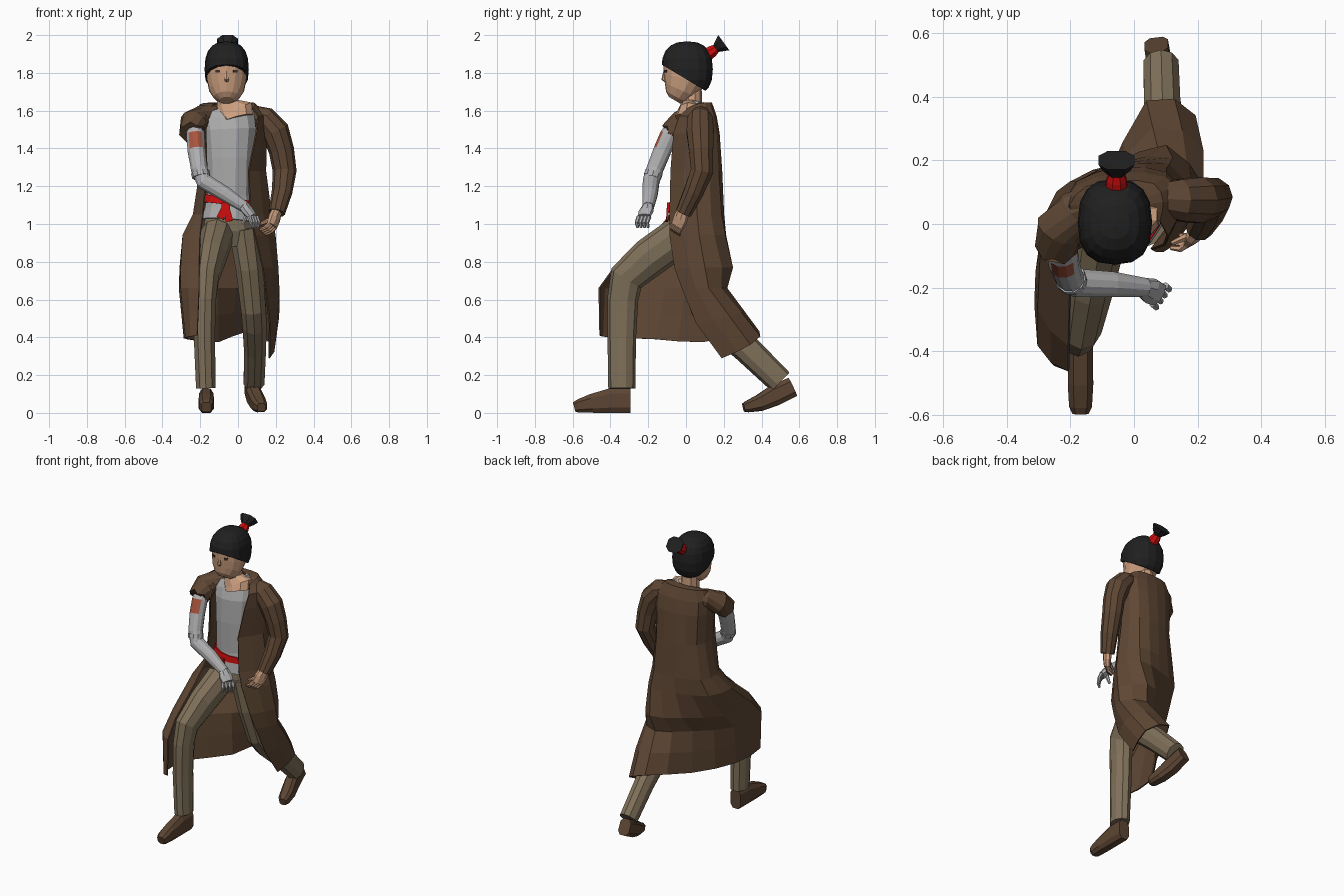
import bpy, bmesh, math
from mathutils import Vector as V


def mat(name, hexcol):
    m = bpy.data.materials.new(name)
    lin = []
    for i in (0, 2, 4):
        c = int(hexcol[i:i + 2], 16) / 255
        lin.append(c / 12.92 if c <= 0.04045 else ((c + 0.055) / 1.055) ** 2.4)
    m.diffuse_color = (*lin, 1)
    return m


COAT = mat("coat brown", "5F4734")
TAN = mat("trouser tan", "80715A")
BOOT = mat("boot brown", "5C4533")
SKIN = mat("skin", "CDA080")
HAIR = mat("hair black", "202020")
SHIRT = mat("shirt grey", "ABABAC")
ARM = mat("metal grey", "B0B0B2")
RED = mat("sash red", "CC0D0D")
PATCH = mat("rust patch", "A8553C")
DARK = mat("eye dark", "3A302B")


def finish(name, bm, *mats):
    bmesh.ops.recalc_face_normals(bm, faces=bm.faces)
    me = bpy.data.meshes.new(name)
    bm.to_mesh(me)
    bm.free()
    ob = bpy.data.objects.new(name, me)
    bpy.context.collection.objects.link(ob)
    for m in mats:
        me.materials.append(m)
    return ob


def power(c, e):
    return math.copysign(abs(c) ** e, c)


def tube(name, m, pts, radii, ref=(1, 0, 0), n=10, jag=0.0, rule=None, m2=None, sq=1.0):
    """Elliptical loft along a path; radii are (along ref, across) or one number."""
    bm = bmesh.new()
    P = [V(p) for p in pts]
    k = 1 / math.cos(math.pi / n) ** sq
    rings = []
    for i, p in enumerate(P):
        t = (P[min(i + 1, len(P) - 1)] - P[max(i - 1, 0)]).normalized()
        s = V(ref)
        s = (s - t * s.dot(t)).normalized()
        u = t.cross(s)
        r = radii[i] if isinstance(radii[i], tuple) else (radii[i], radii[i])
        ring = []
        for j in range(n):
            a = 2 * math.pi * (j + 0.5) / n
            q = p + s * power(math.cos(a), sq) * r[0] * k + u * power(math.sin(a), sq) * r[1] * k
            if jag and i == len(P) - 1:
                q += t * jag * (j % 2)
            ring.append(bm.verts.new(q))
        rings.append(ring)
    for a, b in zip(rings, rings[1:]):
        for j in range(n):
            bm.faces.new((a[j], a[(j + 1) % n], b[(j + 1) % n], b[j]))
    bm.faces.new(rings[0][::-1])
    bm.faces.new(rings[-1])
    bmesh.ops.recalc_face_normals(bm, faces=bm.faces)
    if rule:
        for f in bm.faces:
            if rule(f):
                f.material_index = 1
    return finish(name, bm, *([m, m2] if m2 else [m]))


def box(name, m, loc, size, tilt=0):
    bm = bmesh.new()
    bmesh.ops.create_cube(bm, size=1)
    for v in bm.verts:
        v.co = V(v.co[i] * size[i] for i in range(3))
    ob = finish(name, bm, m)
    ob.location = loc
    ob.rotation_euler = (0, 0, tilt)
    return ob


# trousers
tube("trouser_hips", TAN, [(-.05, .03, .88), (-.05, .03, .96), (-.045, .035, 1.04)],
     [(.09, .08), (.135, .105), (.125, .105)])
tube("right_trouser_leg", TAN,
     [(-.11, -.03, .94), (-.14, -.19, .825), (-.165, -.315, .715), (-.175, -.335, .6), (-.178, -.34, .4), (-.17, -.34, .13)],
     [(.085, .1), (.075, .1), (.063, .09), (.058, .078), (.056, .072), (.052, .068)])
tube("left_trouser_leg", TAN,
     [(.03, .03, .98), (.06, .055, .77), (.082, .11, .55), (.088, .17, .47), (.09, .32, .34), (.085, .5, .165)],
     [(.08, .1), (.072, .095), (.066, .08), (.064, .075), (.058, .072), (.055, .065)])

# boots
tube("right_boot", BOOT,
     [(-.168, -.295, .065), (-.168, -.4, .065), (-.168, -.5, .05), (-.168, -.57, .036), (-.168, -.592, .03)],
     [(.038, .065), (.039, .065), (.04, .05), (.036, .035), (.026, .026)], n=8, sq=.65)
tube("left_boot", BOOT,
     [(.07, .563, .137), (.085, .465, .09), (.105, .39, .053), (.12, .325, .033), (.124, .305, .028)],
     [(.037, .053), (.039, .055), (.04, .044), (.034, .03), (.022, .022)], n=8, sq=.65)

# shirt, sash and knot
tube("shirt", SHIRT,
     [(-.05, .03, 1.015), (-.045, .037, 1.08), (-.045, .04, 1.15), (-.045, .04, 1.35), (-.045, .045, 1.5), (-.055, .05, 1.57), (-.07, .05, 1.62)],
     [(.14, .122), (.13, .118), (.12, .11), (.125, .11), (.14, .105), (.14, .085), (.11, .05)], n=12)
tube("sash", RED, [(-.05, .037, 1.095), (-.044, .039, 1.135)], [(.138, .123), (.132, .12)], n=12)
box("sash_knot", RED, (-.065, -.088, 1.085), (.045, .025, .055))
for x, z in ((-.095, 1.03), (-.045, 1.015)):
    tube("sash_tail", RED, [(-.065, -.095, 1.1), (x, -.1, z)], [(.015, .006), (.02, .005)], n=4)

# coat body: rows run from right front edge round the back to left front edge
rows = [
    (1.57, [(-.165, -.03), (-.22, .03), (-.18, .12), (-.045, .158), (.1, .145), (.15, .07), (.105, -.035)]),
    (1.48, [(-.17, -.06), (-.21, .02), (-.18, .13), (-.04, .172), (.1, .16), (.15, .07), (.095, -.065)]),
    (1.28, [(-.165, -.075), (-.2, .02), (-.17, .13), (-.04, .185), (.1, .17), (.145, .06), (.055, -.08)]),
    (1.05, [(-.185, -.085), (-.235, .01), (-.2, .13), (-.04, .188), (.11, .185), (.175, .06), (.065, -.085)]),
    (.94, [(-.2, -.17), (-.29, -.07), (-.24, .1), (-.05, .185), (.12, .205), (.195, .07), (.09, -.085)]),
    (.77, [(-.205, -.38), (-.3, -.27), (-.275, -.02), (-.08, .16), (.1, .245), (.21, .1), (.13, -.06)]),
    (.66, [(-.205, -.46), (-.3, -.38), (-.285, -.11), (-.11, .085), (.08, .215), (.215, .12), (.145, -.02)]),
]
collar = [(-.15, .02, 1.61), (-.13, .055, 1.63), (-.1, .085, 1.64), (-.05, .09, 1.64), (0, .08, 1.64), (.03, .06, 1.635), (.05, .02, 1.615)]
top = [(-.18, .02, 1.61), (-.2, .06, 1.63), (-.15, .115, 1.64), (-.05, .135, 1.64), (.06, .125, 1.64), (.09, .07, 1.635), (.08, .01, 1.61)]
hem = [(-.215, -.455, .41), (-.275, -.405, .4), (-.265, -.16, .39), (-.105, .09, .375), (.04, .385, .43), (.19, .34, .36), (.165, .19, .29)]
grid = [[V(p) for p in collar], [V(p) for p in top]] + [[V((x, y, z)) for x, y in r] for z, r in rows]
last, hem = grid[-1], [V(p) for p in hem]
grid += [[a.lerp(b, .5) + V((.012 * (i > 4), -.03 * (i == 6), 0)) for i, (a, b) in enumerate(zip(last, hem))], hem]


def resample(r):
    e = [r[0] * 2 - r[1]] + r + [r[-1] * 2 - r[-2]]
    out = []
    for a, b, c, d in zip(e, e[1:], e[2:], e[3:]):
        out += [b, (b + c) * .5625 - (a + d) * .0625]
    return out + [r[-1]]


bm = bmesh.new()
vs = [[bm.verts.new(p) for p in resample(r)] for r in grid]
for a, b in zip(vs, vs[1:]):
    for j in range(len(a) - 1):
        bm.faces.new((a[j], a[j + 1], b[j + 1], b[j]))
coat = finish("long_coat", bm, COAT)
sol = coat.modifiers.new("cloth", "SOLIDIFY")
sol.thickness = .008
sol.offset = 0

# sleeves: torn short one and full one
tube("right_torn_sleeve", COAT, [(-.12, .075, 1.58), (-.185, .045, 1.57), (-.235, -.015, 1.535), (-.242, -.065, 1.49)],
     [.05, .06, .072, .066], ref=(0, 1, 0), n=12, jag=.022)
tube("left_sleeve", COAT,
     [(.06, .08, 1.585), (.14, .075, 1.555), (.197, .075, 1.49), (.23, .08, 1.39), (.247, .085, 1.28), (.233, .04, 1.17), (.205, -.012, 1.06)],
     [.045, .065, .072, .064, .06, .052, .042], ref=(0, 1, 0))

# metal right arm with a rust patch on the front
tube("right_arm", ARM,
     [(-.23, -.06, 1.52), (-.225, -.09, 1.47), (-.22, -.125, 1.39), (-.205, -.165, 1.29), (-.18, -.185, 1.225),
      (-.07, -.19, 1.16), (.035, -.2, 1.09)],
     [.04, .048, .047, .044, .044, .04, .03], ref=(0, 1, 0), n=12,
     rule=lambda f: 1.39 < f.calc_center_median().z < 1.47 and f.normal.y < -.6, m2=PATCH)
tube("elbow_guard", ARM, [(-.2, -.17, 1.275), (-.195, -.178, 1.25)], [.047, .046], ref=(0, 1, 0))


# hands: palm, four fingers, thumb
def hand(name, m, wrist, palm, tip, spread, thumb):
    w, p, t, s = V(wrist), V(palm), V(tip), V(spread)
    tube(name + "_palm", m, [w, (w + p) / 2, p], [(.03, .026), (.04, .024), (.036, .018)], ref=s, n=8)
    for i in range(4):
        o = s * (i - 1.5) / 1.5
        b = p + o
        mid = b.lerp(t + o, .55) + V((.008, -.008, 0))
        tube(name + "_finger", m, [b, mid, t + o], [.01, .009, .006], ref=s, n=6)
    tube(name + "_thumb", m, [(w + p) / 2, thumb], [.014, .007], ref=s, n=6)


hand("right_hand", ARM, (.03, -.2, 1.095), (.078, -.222, 1.04), (.085, -.228, .98), (.02, .028, 0), (.025, -.205, 1.0))
hand("left_hand", SKIN, (.208, -.01, 1.075), (.18, -.045, .99), (.13, -.055, .955), (.014, .02, -.012), (.12, -.06, 1.0))

# neck and face
tube("neck", SKIN, [(-.005, .012, 1.555), (-.015, .02, 1.59), (-.055, .03, 1.64), (-.06, .03, 1.75)],
     [(.085, .07), (.1, .062), (.058, .052), (.052, .05)])
tube("face", SKIN,
     [(-.06, -.06, 1.655), (-.06, -.05, 1.672), (-.06, -.03, 1.71), (-.06, -.006, 1.77), (-.06, 0, 1.84), (-.06, 0, 1.88)],
     [(.038, .035), (.068, .062), (.092, .088), (.105, .113), (.106, .118), (.08, .09)], n=14)
tube("nose", SKIN, [(-.06, -.113, 1.81), (-.06, -.119, 1.765), (-.06, -.11, 1.757)], [(.006, .006), (.012, .01), (.008, .006)], n=6)
for s in (-1, 1):
    box("eye", DARK, (-.06 + s * .046, -.107, 1.808), (.024, .008, .014), s * .4)

# hair cap trimmed along a hairline that drops towards the nape
bm = bmesh.new()
bmesh.ops.create_uvsphere(bm, u_segments=16, v_segments=10, radius=1)
for v in bm.verts:
    c = [power(q, .8) for q in v.co]
    v.co = (-.06 + c[0] * .117, .006 + c[1] * .136, 1.82 + c[2] * .147)
bmesh.ops.bisect_plane(bm, geom=bm.verts[:] + bm.edges[:] + bm.faces[:], plane_co=(0, -.13, 1.845),
                       plane_no=V((0, -.6, -1)).normalized(), clear_outer=True)
bmesh.ops.holes_fill(bm, edges=[e for e in bm.edges if e.is_boundary], sides=0)
finish("hair_cap", bm, HAIR)

# topknot
tube("topknot_tie", RED, [(-.055, .11, 1.895), (-.055, .14, 1.915), (-.055, .163, 1.932)], [.034, .031, .022], n=8)
tube("topknot", HAIR, [(-.055, .155, 1.926), (-.055, .178, 1.944), (-.055, .2, 1.96)], [.02, (.044, .036), (.056, .05)], n=8, sq=.8)
